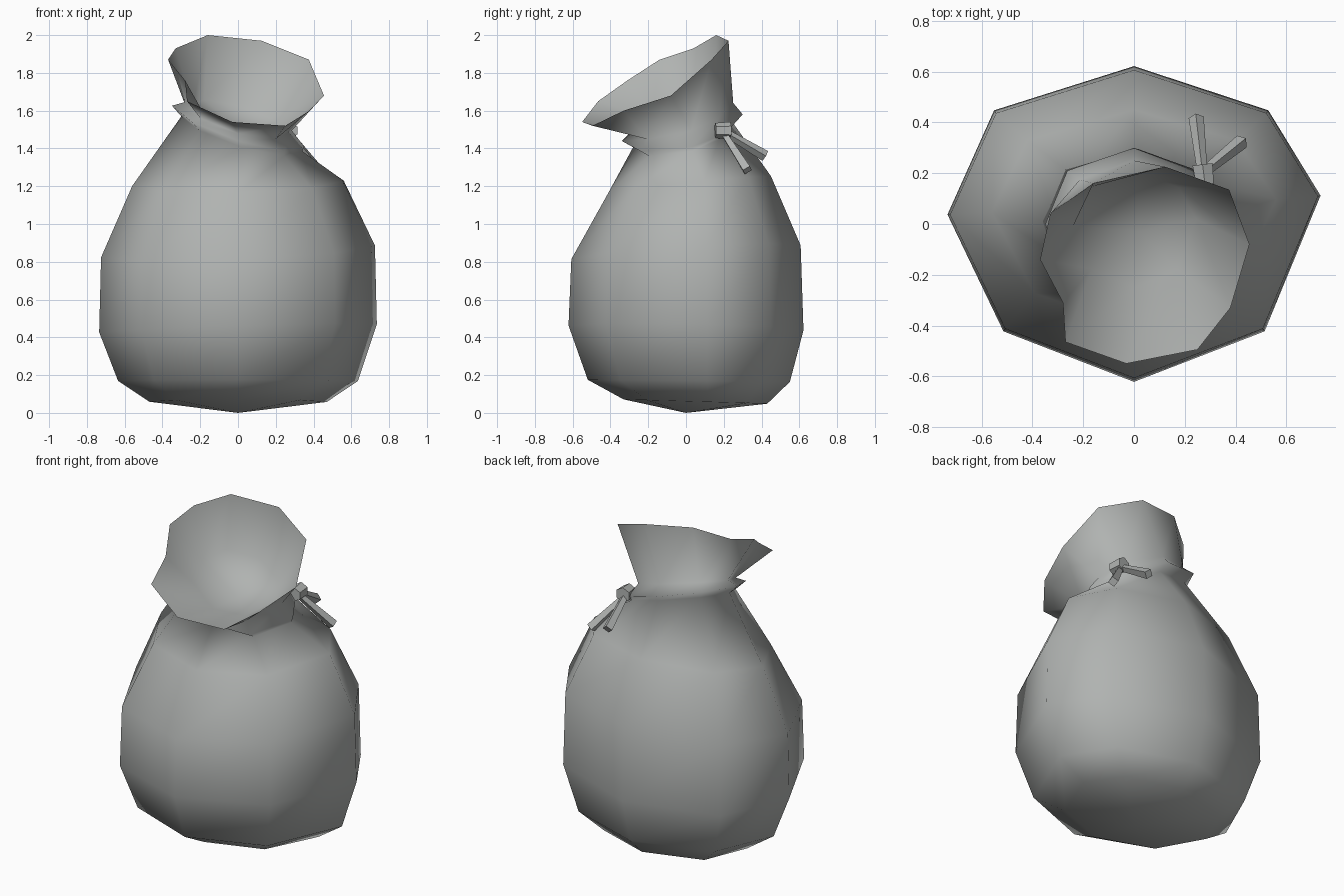
import bpy, bmesh
from math import radians
from mathutils import Vector

if "Cube" in bpy.data.objects:
    bpy.data.objects.remove(bpy.data.objects["Cube"])

GREY = bpy.data.materials.new("cloth_grey")
GREY.diffuse_color = (.435, .45, .44, 1)
GREY.use_nodes = True
GREY.node_tree.nodes["Principled BSDF"].inputs["Base Color"].default_value = GREY.diffuse_color

def finish(name, bm, angle):
    bmesh.ops.recalc_face_normals(bm, faces=bm.faces)
    me = bpy.data.meshes.new(name)
    bm.to_mesh(me)
    bm.free()
    me.materials.append(GREY)
    ob = bpy.data.objects.new(name, me)
    bpy.context.collection.objects.link(ob)
    bpy.ops.object.select_all(action='DESELECT')
    bpy.context.view_layer.objects.active = ob
    ob.select_set(True)
    bpy.ops.object.shade_smooth_by_angle(angle=radians(angle), keep_sharp_edges=True)
    return ob

def face(bm, verts):
    unique = list(dict.fromkeys(verts))      # repeated corners make triangles
    if len(unique) > 2:
        bm.faces.new(unique).smooth = True

def skin(bm, a, b):
    for i in range(len(a)):
        j = (i + 1) % len(a)
        face(bm, (a[i], a[j], b[j], b[i]))

def fan(bm, ring, point):
    tip = bm.verts.new(point)
    for i in range(len(ring)):
        face(bm, (ring[i], ring[(i + 1) % len(ring)], tip))

# Uneven eight-sided outline of the sack, counter-clockwise from the right
OUTLINE = [(1, .18), (.72, .72), (0, 1), (-.75, .72),
           (-1, .06), (-.7, -.68), (0, -1), (.7, -.68)]

# Each ring: centre x, y, radius x, y, height, tilt along x, tilt along y
RINGS = [(0, .05, .47, .38, .06, 0, -.03),
         (0, .015, .635, .535, .17, 0, -.01),
         (0, 0, .735, .622, .45, .03, -.02),
         (0, 0, .725, .607, .85, .04, .06),
         (0, .02, .56, .43, 1.21, .02, .10),
         (.02, -.015, .32, .265, 1.47, -.30, .24),
         (0, -.02, .35, .32, 1.51, -.32, .22),
         (0, -.02, .285, .27, 1.56, -.28, .30)]

# Flared mouth, and the outline corner each of its points grows from
RIM = [(.455, -.08, 1.68), (.375, .135, 1.87), (.125, .225, 1.97), (-.16, .16, 2.0),
       (-.33, .04, 1.93), (-.37, -.14, 1.87), (-.28, -.31, 1.76), (-.27, -.465, 1.65),
       (-.03, -.55, 1.54), (.25, -.495, 1.52), (.38, -.33, 1.60)]
COLUMN = [0, 1, 2, 3, 4, 4, 5, 5, 6, 7, 7]

# Sack body with gathered neck
bm = bmesh.new()
loops = []
for cx, cy, rx, ry, z, tx, ty in RINGS:
    loops.append([bm.verts.new((cx + u * rx, cy + v * ry, z + u * rx * tx + v * ry * ty))
                  for u, v in OUTLINE])
for a, b in zip(loops, loops[1:]):
    skin(bm, a, b)
fan(bm, loops[0], (0, 0, 0))
rim = [bm.verts.new(p) for p in RIM]
skin(bm, [loops[-1][c] for c in COLUMN], rim)

# Inside of the mouth, a smooth shallow funnel closing at the neck
pit = Vector((.02, -.03, 1.48))
throat = [bm.verts.new(pit.lerp(v.co, .85) + Vector((0, 0, .01))) for v in loops[-1]]
skin(bm, rim, [throat[c] for c in COLUMN])
fan(bm, throat, pit)
for i, v in enumerate(rim):                  # crisp lip
    bm.edges.get((v, rim[(i + 1) % len(rim)])).smooth = False
finish("sack", bm, 179)

# Tie: knot and two tapered straps
def strap(name, start, end, r0, r1, sides=4):
    start, end = Vector(start), Vector(end)
    axis = end - start
    bm = bmesh.new()
    bmesh.ops.create_cone(bm, cap_ends=True, segments=sides, radius1=r0, radius2=r1,
                          depth=axis.length)
    bmesh.ops.transform(bm, verts=bm.verts,
                        matrix=axis.to_track_quat('Z', 'Y').to_matrix().to_4x4())
    bmesh.ops.translate(bm, verts=bm.verts, vec=(start + end) / 2)
    finish(name, bm, 30)

strap("tie_end_back", (.27, .20, 1.49), (.245, .42, 1.36), .02, .03)
strap("tie_end_side", (.27, .20, 1.48), (.425, .325, 1.285), .02, .03)
strap("tie_knot", (.28, .155, 1.495), (.27, .235, 1.495), .04, .046, 6)
